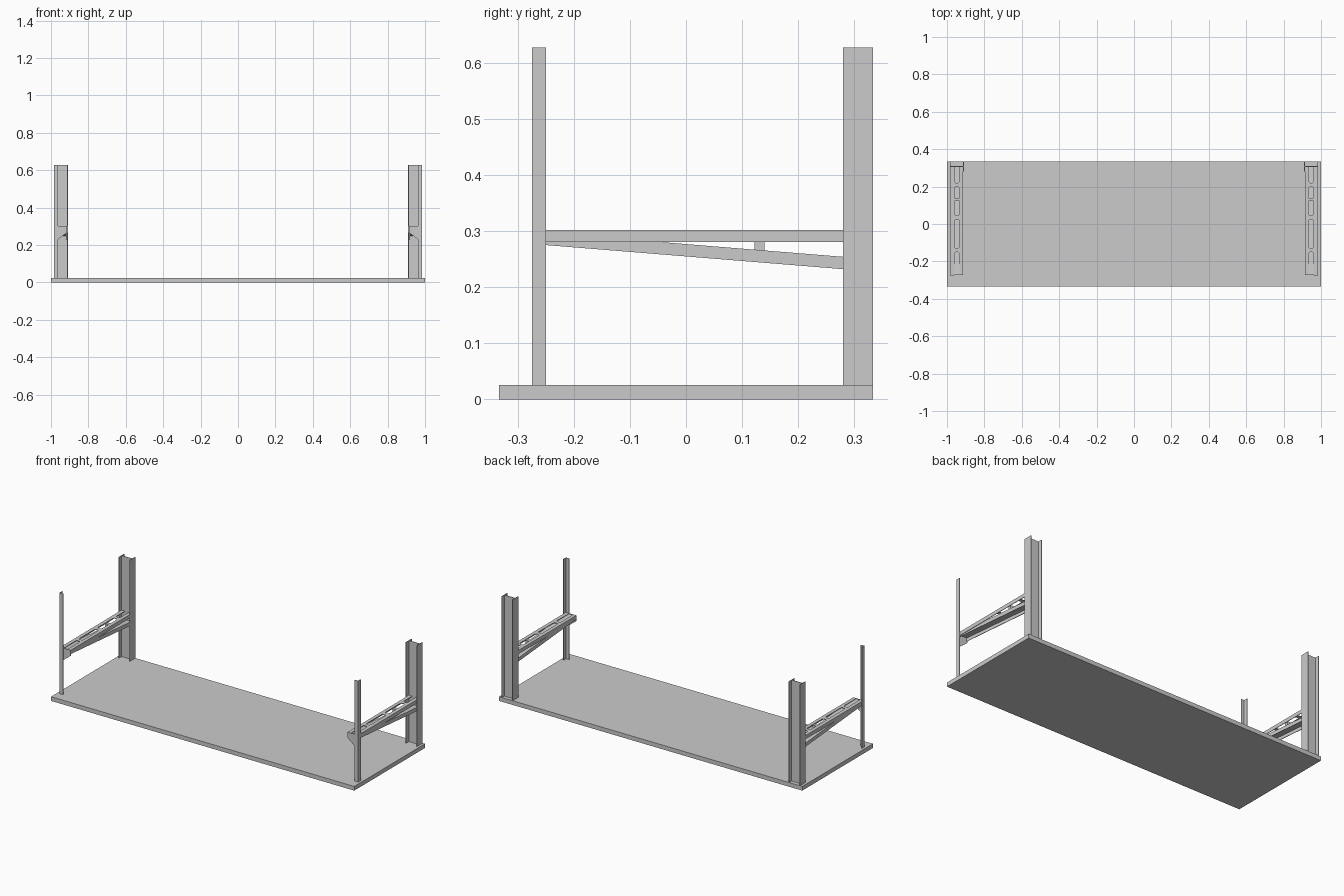
import bpy, bmesh

if "Cube" in bpy.data.objects:
    bpy.data.objects.remove(bpy.data.objects["Cube"])

T = 0.003  # sheet metal thickness


def prisms(name, parts, mirror=True):
    """parts: (axis, profile points, lo, hi); the profile lies in the other two axes."""
    bm = bmesh.new()
    for axis, pts, lo, hi in parts:
        def place(p, h):
            c = list(p)
            c.insert("xyz".index(axis), h)
            return c
        a = [bm.verts.new(place(p, lo)) for p in pts]
        b = [bm.verts.new(place(p, hi)) for p in pts]
        bm.faces.new(a)
        bm.faces.new(b[::-1])
        n = len(pts)
        for i in range(n):
            j = (i + 1) % n
            bm.faces.new((a[i], b[i], b[j], a[j]))
    bmesh.ops.recalc_face_normals(bm, faces=bm.faces)
    me = bpy.data.meshes.new(name)
    bm.to_mesh(me)
    bm.free()
    ob = bpy.data.objects.new(name, me)
    bpy.context.collection.objects.link(ob)
    if mirror:
        ob.modifiers.new("Mirror", "MIRROR")
    return ob


def rect(a0, a1, b0, b1):
    return [(a0, b0), (a1, b0), (a1, b1), (a0, b1)]


# Base board
prisms("base_board", [("z", rect(-1, 1, -0.333, 0.333), 0, 0.025)], mirror=False)

# Rear posts: H section
X0, X1 = -0.985, -0.91
Y0, Y1, W = 0.28, 0.333, 0.306
h_section = [(X0, Y0), (X0 + T, Y0), (X0 + T, W), (X1 - T, W), (X1 - T, Y0), (X1, Y0),
             (X1, Y1), (X1 - T, Y1), (X1 - T, W + T), (X0 + T, W + T), (X0 + T, Y1), (X0, Y1)]
prisms("rear_posts", [("z", h_section, 0.025, 0.627)])

# Front posts: angle section
angle = [(X0, -0.275), (-0.962, -0.275), (-0.962, -0.275 + T), (X0 + T, -0.275 + T),
         (X0 + T, -0.25), (X0, -0.25)]
prisms("front_posts", [("z", angle, 0.025, 0.627)])

# Rails: inverted channel running from front plate to rear post
R0, R1, RF, RB = -0.982, -0.913, -0.272, W
ZB, ZT = 0.28, 0.302
channel = [(R0, ZB), (R0 + T, ZB), (R0 + T, ZT - T), (R1 - T, ZT - T), (R1 - T, ZB),
           (R1, ZB), (R1, ZT), (R0, ZT)]
rail = prisms("rails", [("y", channel, RF, RB)], mirror=False)

# Slots along the rail top, cut to length at both ends
slots = []
for i in range(4):
    y0 = -0.305 + 0.175 * i
    y1 = y0 + 0.155
    xa, xb, c = -0.96, -0.934, 0.007
    slots.append(("z", [(xa + c, y0), (xb - c, y0), (xb, y0 + c), (xb, y1 - c),
                        (xb - c, y1), (xa + c, y1), (xa, y1 - c), (xa, y0 + c)], 0.29, 0.31))
cutter = prisms("slot_cutter", slots, mirror=False)
cutter.hide_render = True
cutter.hide_viewport = True
cut = rail.modifiers.new("Slots", "BOOLEAN")
cut.object = cutter
cut.solver = "EXACT"
rail.modifiers.new("Mirror", "MIRROR")

# Front plates with a diagonal lower edge
plate = [(X0 + T, 0.23), (-0.962, 0.23), (R1, 0.268), (R1, ZT), (X0 + T, ZT)]
prisms("front_plates", [("y", plate, -0.272, -0.272 + T)])


# Sloping braces: channel tucked up into the rail
def slope(y):
    return 0.232 - 0.081 * (y - 0.28)


def strip(low, high):
    ya, yb = -0.269, RB
    return [(ya, slope(ya) + low), (yb, slope(yb) + low),
            (yb, slope(yb) + high), (ya, slope(ya) + high)]


B0, B1 = R0 + T, R1 - T
prisms("sloping_braces", [("x", strip(0, 0.022), B0, B0 + T),
                          ("x", strip(0, 0.022), B1 - T, B1),
                          ("x", strip(0.019, 0.022), B0 + T, B1 - T)])

# Spacer blocks between rail and brace
prisms("spacers", [("x", rect(0.122, 0.14, 0.262, ZT - T), -0.962, -0.932)])
